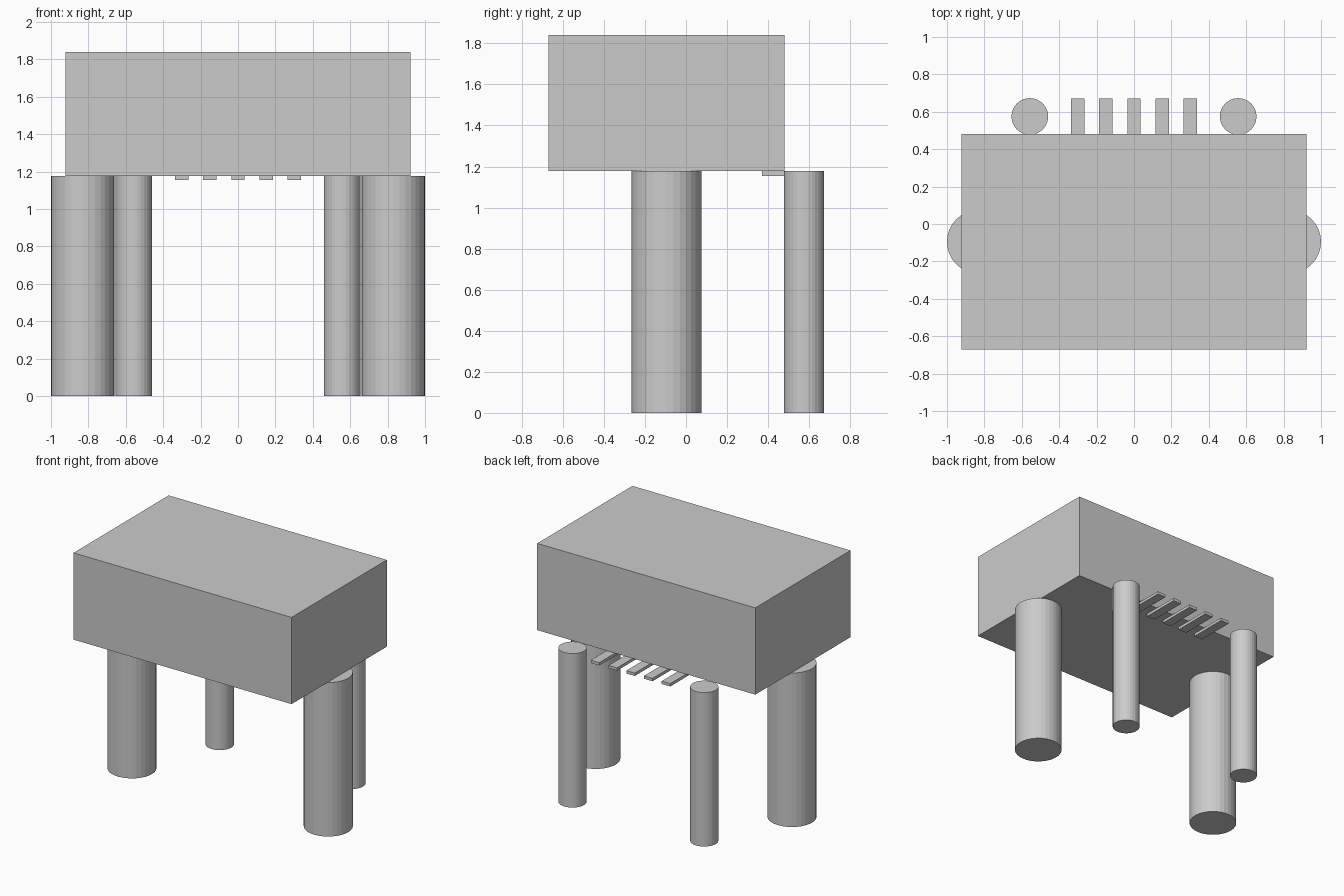
import bpy

if "Cube" in bpy.data.objects:
    bpy.data.objects.remove(bpy.data.objects["Cube"], do_unlink=True)

# One plain grey for every part
grey = bpy.data.materials.new("plain_grey")
grey.use_nodes = True
colour = (0.6, 0.6, 0.6, 1)
grey.diffuse_color = colour
grey.node_tree.nodes["Principled BSDF"].inputs["Base Color"].default_value = colour

UNDERSIDE = 1.177
TOP = 1.84


def finish(name):
    ob = bpy.context.object
    ob.name = name
    ob.data.materials.append(grey)
    return ob


def box(name, x, y, z):
    """Box spanning the given (low, high) ranges."""
    spans = (x, y, z)
    bpy.ops.mesh.primitive_cube_add(size=1, location=[(a + b) / 2 for a, b in spans])
    ob = finish(name)
    ob.scale = [b - a for a, b in spans]
    bpy.ops.object.transform_apply(location=False, rotation=False, scale=True)


def post(name, x, y, radius):
    """Round leg standing on the ground and reaching the underside."""
    bpy.ops.mesh.primitive_cylinder_add(
        vertices=32, radius=radius, depth=UNDERSIDE, location=(x, y, UNDERSIDE / 2))
    finish(name)


# Main block
box("body", (-0.922, 0.922), (-0.67, 0.48), (UNDERSIDE, TOP))

# Thick side legs and thin back legs
for side, sign in (("left", 1), ("right", -1)):
    post(side + "_side_leg", sign * 0.83, -0.095, 0.17)
    post(side + "_back_leg", sign * 0.557, 0.575, 0.098)

# Row of flat bars under the back edge
for i in range(5):
    x = (i - 2) * 0.15
    box(f"back_bar_{i + 1}", (x - 0.036, x + 0.036), (0.37, 0.67), (UNDERSIDE - 0.022, UNDERSIDE))
